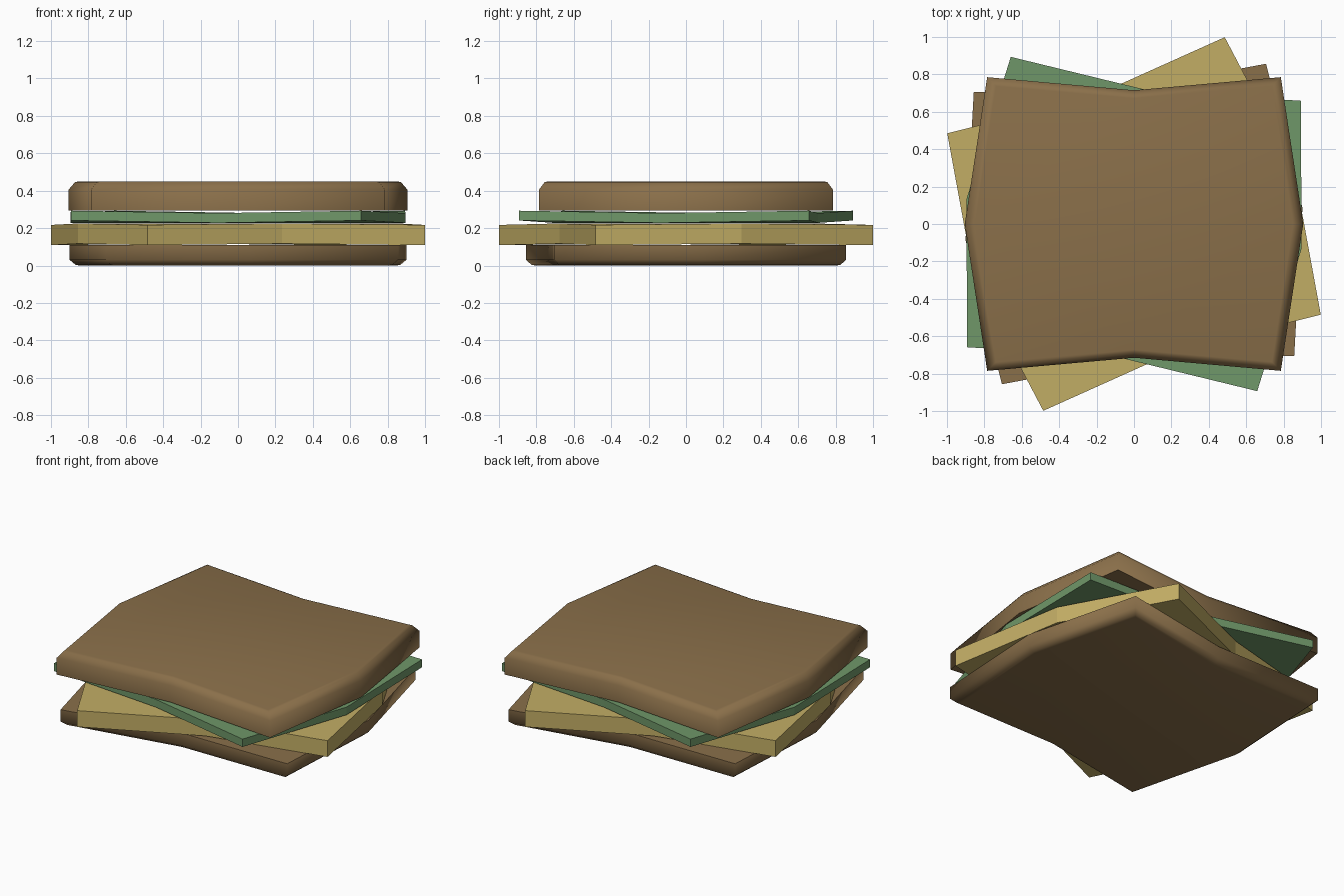
import bpy, bmesh, math

cube = bpy.data.objects.get("Cube")
if cube:
    bpy.data.objects.remove(cube, do_unlink=True)


def make_material(name, color):
    mat = bpy.data.materials.new(name)
    mat.use_nodes = True
    mat.diffuse_color = (*color, 1)
    bsdf = mat.node_tree.nodes["Principled BSDF"]
    bsdf.inputs["Base Color"].default_value = (*color, 1)
    return mat


bread_brown = make_material("bread_brown", (0.255, 0.16, 0.068))
cheese_yellow = make_material("cheese_yellow", (0.54, 0.42, 0.13))
lettuce_green = make_material("lettuce_green", (0.16, 0.31, 0.14))

# Slice outline shared by every layer: edge middles and corners alternate
CORNER, SIDE, FRONT = 0.785, 0.905, 0.715
OUTLINE = [(SIDE, 0), (CORNER, CORNER), (0, FRONT), (-CORNER, CORNER),
           (-SIDE, 0), (-CORNER, -CORNER), (0, -FRONT), (CORNER, -CORNER)]


def make_slice(name, rings, turn, mat, corner_lift=0.0, smooth=False):
    """Stack (scale, height) rings from bottom to top and cap both ends."""
    bm = bmesh.new()
    loops = []
    for scale, z in rings:
        loops.append([bm.verts.new((x * scale, y * scale, z + corner_lift * (i % 2)))
                      for i, (x, y) in enumerate(OUTLINE)])
    for low, high in zip(loops, loops[1:]):
        for i in range(8):
            j = (i + 1) % 8
            bm.faces.new((low[i], low[j], high[j], high[i]))
    # Each cap is four quads around a centre point
    for loop, z in ((loops[0], rings[0][1]), (loops[-1], rings[-1][1])):
        centre = bm.verts.new((0, 0, z))
        for i in range(0, 8, 2):
            bm.faces.new((loop[i], loop[i + 1], loop[(i + 2) % 8], centre))
    bmesh.ops.recalc_face_normals(bm, faces=bm.faces)
    mesh = bpy.data.meshes.new(name)
    bm.to_mesh(mesh)
    bm.free()
    mesh.materials.append(mat)
    obj = bpy.data.objects.new(name, mesh)
    obj.rotation_euler.z = math.radians(turn)
    bpy.context.collection.objects.link(obj)
    if smooth:
        bpy.ops.object.select_all(action="DESELECT")
        obj.select_set(True)
        bpy.context.view_layer.objects.active = obj
        bpy.ops.object.shade_smooth_by_angle(angle=math.radians(88))
    return obj


# Bread: straight crust, rounded off on the outer side
crust = [(1, 0), (1, 0.72), (0.963, 0.97), (0.94, 1)]
make_slice("bottom_bread", [(s, 0.11 * (1 - t)) for s, t in reversed(crust)],
           5.5, bread_brown, smooth=True)
make_slice("top_bread", [(s, 0.295 + 0.155 * t) for s, t in crust],
           0, bread_brown, smooth=True)

# Fillings: flat slabs with slightly bent corners
make_slice("cheese", [(1, 0.117), (1, 0.225)], 19.1, cheese_yellow, corner_lift=-0.008)
make_slice("lettuce", [(1, 0.228), (1, 0.28)], -8.6, lettuce_green, corner_lift=0.013)
